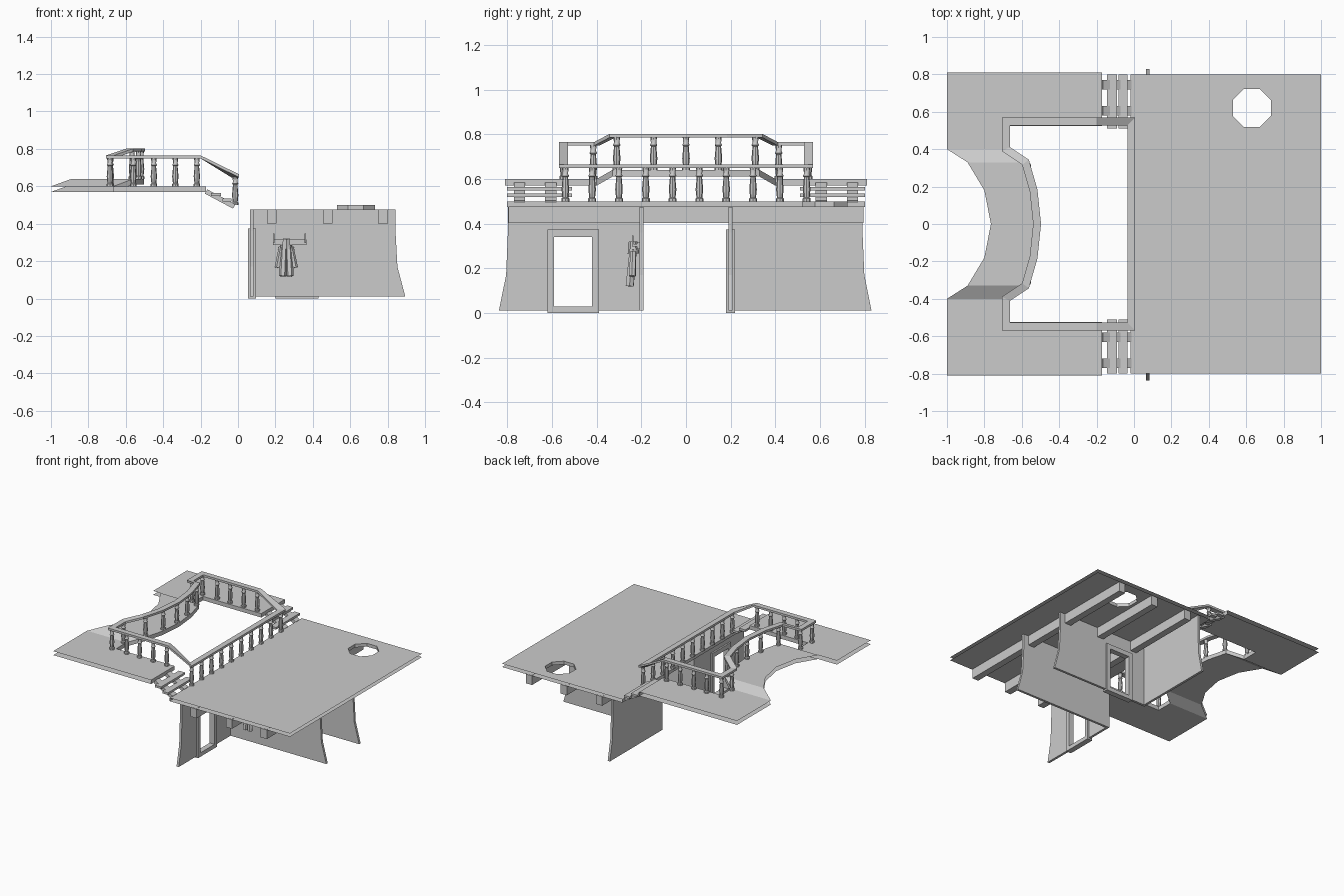
import bpy, bmesh, math
from mathutils import Vector, Matrix

if "Cube" in bpy.data.objects:
    bpy.data.objects.remove(bpy.data.objects["Cube"])


def finish(name, bm, smooth=False, recalc=True):
    if recalc:
        bmesh.ops.recalc_face_normals(bm, faces=bm.faces)
    me = bpy.data.meshes.new(name)
    bm.to_mesh(me)
    bm.free()
    ob = bpy.data.objects.new(name, me)
    bpy.context.collection.objects.link(ob)
    if smooth:
        bpy.ops.object.select_all(action='DESELECT')
        ob.select_set(True)
        bpy.context.view_layer.objects.active = ob
        bpy.ops.object.shade_smooth_by_angle(angle=math.radians(40))
    return ob


def add_box(bm, x0, x1, y0, y1, z0, z1, mat=Matrix()):
    m = mat @ Matrix.Translation(((x0 + x1) / 2, (y0 + y1) / 2, (z0 + z1) / 2))
    bmesh.ops.create_cube(bm, size=1, matrix=m @ Matrix.Diagonal((x1 - x0, y1 - y0, z1 - z0, 1)))


def fill(bm, loops):
    """Fill planar outlines (first outer, rest holes); points are 3D."""
    edges = []
    for pts in loops:
        vs = [bm.verts.new(p) for p in pts]
        edges += [bm.edges.new((vs[i], vs[i - 1])) for i in range(len(vs))]
    bmesh.ops.triangle_fill(bm, edges=edges, use_beauty=True)


def strip(bm, pts_a, pts_b, closed=False):
    a = [bm.verts.new(p) for p in pts_a]
    b = [bm.verts.new(p) for p in pts_b]
    for i in range(0 if closed else 1, len(a)):
        bm.faces.new((a[i - 1], a[i], b[i], b[i - 1]))


def mirror_path(half):
    """half runs from -y side to the middle (last point at y=0)."""
    return half + [(x, -y, z) for x, y, z in reversed(half[:-1])]


def drop(pts, d):
    return [(x, y, z - d) for x, y, z in pts]


# Lower deck: open-edged double sheet with an octagonal hatch
ring = [(.63 + .11 * math.cos(math.pi * (i + .5) / 4), .62 + .11 * math.sin(math.pi * (i + .5) / 4), .5)
        for i in range(8)]
deck = [(-.02, -.8, .5), (1, -.8, .5), (1, .8, .5), (-.02, .8, .5)]
bm = bmesh.new()
for d in (0, .025):
    fill(bm, [drop(deck, d), drop(ring, d)])
strip(bm, ring, drop(ring, .025), True)
strip(bm, [deck[0], deck[3]], drop([deck[0], deck[3]], .025))
bmesh.ops.remove_doubles(bm, verts=bm.verts, dist=1e-5)
finish("lower_deck", bm)

# Deck beams
bm = bmesh.new()
for x in (.18, .48, .775):
    add_box(bm, x - .026, x + .026, -.795, .795, .402, .476)
finish("deck_beams", bm)

# Upper deck: raised bridge between two curves, flat wings either side
outer = mirror_path([(-1, -.4, .6), (-.89, -.33, .64), (-.8, -.18, .64), (-.765, 0, .64)])
inner = mirror_path([(-.665, -.4, .6), (-.56, -.33, .64), (-.52, -.18, .64), (-.502, 0, .64)])
bm = bmesh.new()
for d in (0, .03):
    strip(bm, drop(outer, d), drop(inner, d))
    for s in (-1, 1):
        fill(bm, [[(x, s * y, .6 - d) for x, y in ((-1, .4), (-.665, .4), (-.665, .525),
                                                  (-.17, .525), (-.17, .81), (-1, .81))]])
well = [(-.17, -.81, .6), (-.17, -.525, .6), (-.665, -.525, .6)] + inner + \
       [(-.665, .525, .6), (-.17, .525, .6), (-.17, .81, .6)]
strip(bm, well, drop(well, .03))
bmesh.ops.remove_doubles(bm, verts=bm.verts, dist=1e-5)
finish("upper_deck", bm)

# Handrail: rectangle swept round the stairwell with mitred corners
half = [(-.015, -.548, .656), (-.2, -.548, .757), (-.685, -.548, .757), (-.685, -.4, .757),
        (-.58, -.33, .793), (-.537, -.18, .793), (-.518, 0, .793)]
path = [Vector(p) for p in mirror_path(half)]
bm = bmesh.new()
rows = []
for i, p in enumerate(path):
    n = []
    for q in (p - path[i - 1], path[(i + 1) % len(path)] - p):
        q.z = 0
        q.normalize()
        n.append(Vector((q.y, -q.x, 0)))
    m = (n[0] + n[1]).normalized()
    m *= .021 / max(m.dot(n[0]), .4)
    rows.append([bm.verts.new(p + m * a + Vector((0, 0, b)))
                 for a, b in ((-1, -.008), (1, -.008), (1, .008), (-1, .008))])
for i in range(len(rows)):
    for k in range(4):
        bm.faces.new((rows[i - 1][k], rows[i - 1][k - 1], rows[i][k - 1], rows[i][k]))
finish("handrail", bm)

# Turned balusters
profile = [(.018, 0), (.018, .08), (.013, .11), (.017, .35), (.012, .72), (.017, .76), (.012, .82), (.015, 1)]
spots = [(-.015, -.54 + i * .12, .5, .65) for i in range(10)]
for s in (-1, 1):
    spots += [(x, s * .548, .6, .75) for x in (-.685, -.56, -.45, -.335, -.22)]
    spots += [(-.68, s * .415, .6, .752), (-.567, s * .31, .64, .787), (-.532, s * .145, .64, .787)]
spots.append((-.518, 0, .64, .787))
bm = bmesh.new()
N = 8
for x, y, z0, z1 in spots:
    rings = [[(x + r * math.cos(math.tau * k / N), y + r * math.sin(math.tau * k / N), z0 + (z1 - z0) * t)
              for k in range(N)] for r, t in profile]
    for a, b in zip(rings, rings[1:]):
        strip(bm, a, b, True)
bmesh.ops.remove_doubles(bm, verts=bm.verts, dist=1e-5)
finish("balusters", bm, True)

# Short flights of steps on both sides
bm = bmesh.new()
for s in (-1, 1):
    for x0, x1, z in ((-.145, -.092, .565), (-.082, -.035, .535)):
        add_box(bm, x0, x1, s * .655 - .145, s * .655 + .145, z - .016, z)
    for y in (.605, .745):
        slope = Matrix.Translation((-.095, s * y, .533)) @ Matrix.Rotation(math.radians(28), 4, 'Y')
        add_box(bm, -.085, .085, -.025, .025, -.014, .012, slope)
finish("steps", bm)


# Cabin walls with a flared outer edge, some pierced by a doorway
def wall(name, start, end, flare, axis, at, door=None):
    def pt(u, z, w):
        return (w, u, z) if axis == 'x' else (u, w, z)
    d = math.copysign(1, end - start)
    loops = [[(start, .012), (end + d * flare, .012), (end + d * flare * .2, .17),
              (end, .36), (end, .475), (start, .475)]]
    if door:
        loops.append([(door - .09, .03), (door + .09, .03), (door + .09, .345), (door - .09, .345)])
    b = bmesh.new()
    for w in at:
        fill(b, [[pt(u, z, w) for u, z in lp] for lp in loops])
    for lp in loops:
        strip(b, [pt(u, z, at[0]) for u, z in lp], [pt(u, z, at[1]) for u, z in lp], True)
    bmesh.ops.remove_doubles(b, verts=b.verts, dist=1e-5)
    finish(name, b)
    if door:
        b = bmesh.new()
        c = sum(at) / 2
        for u0, u1, z0, z1 in ((-.115, -.085, 0, .375), (.085, .115, 0, .375),
                               (-.085, .085, 0, .03), (-.085, .085, .34, .375)):
            if axis == 'x':
                add_box(b, c - .021, c + .021, door + u0, door + u1, z0, z1)
            else:
                add_box(b, door + u0, door + u1, c - .021, c + .021, z0, z1)
        finish(name + "_door_frame", b)


wall("front_cabin_end_wall", -.19, -.797, .04, 'x', (.065, .083), -.505)
wall("front_cabin_side_wall", .065, .842, .052, 'y', (-.208, -.19))
wall("back_cabin_end_wall", .19, .79, .04, 'x', (.065, .083))
wall("back_cabin_side_wall", .065, .842, .052, 'y', (.19, .208), .315)

# Coat rack: board with upturned end pegs and a middle hook
bm = bmesh.new()
add_box(bm, .187, .365, -.22, -.208, .286, .316)
for x in (.192, .275, .36):
    add_box(bm, x - .004, x + .004, -.238, -.215, .298, .308)
    add_box(bm, x - .004, x + .004, -.242, -.234, .298, .348 if x != .275 else .32)
finish("coat_rack", bm)


# Hanging coat: tapered tubes for body halves, sleeves and collar
def limb(b, p0, p1, r0, r1):
    p0, p1 = Vector(p0), Vector(p1)
    m = Matrix.Translation((p0 + p1) / 2) @ (p1 - p0).to_track_quat('Z', 'Y').to_matrix().to_4x4()
    bmesh.ops.create_cone(b, cap_ends=True, segments=6, radius1=r0, radius2=r1,
                          depth=(p1 - p0).length, matrix=m)


bm = bmesh.new()
for s in (-1, 1):
    x = .258
    limb(bm, (x + s * .012, -.236, .285), (x + s * .02, -.252, .12), .018, .02)
    limb(bm, (x + s * .026, -.236, .275), (x + s * .047, -.24, .165), .014, .016)
limb(bm, (.258, -.235, .265), (.258, -.238, .32), .026, .02)
finish("hanging_coat", bm, True)
